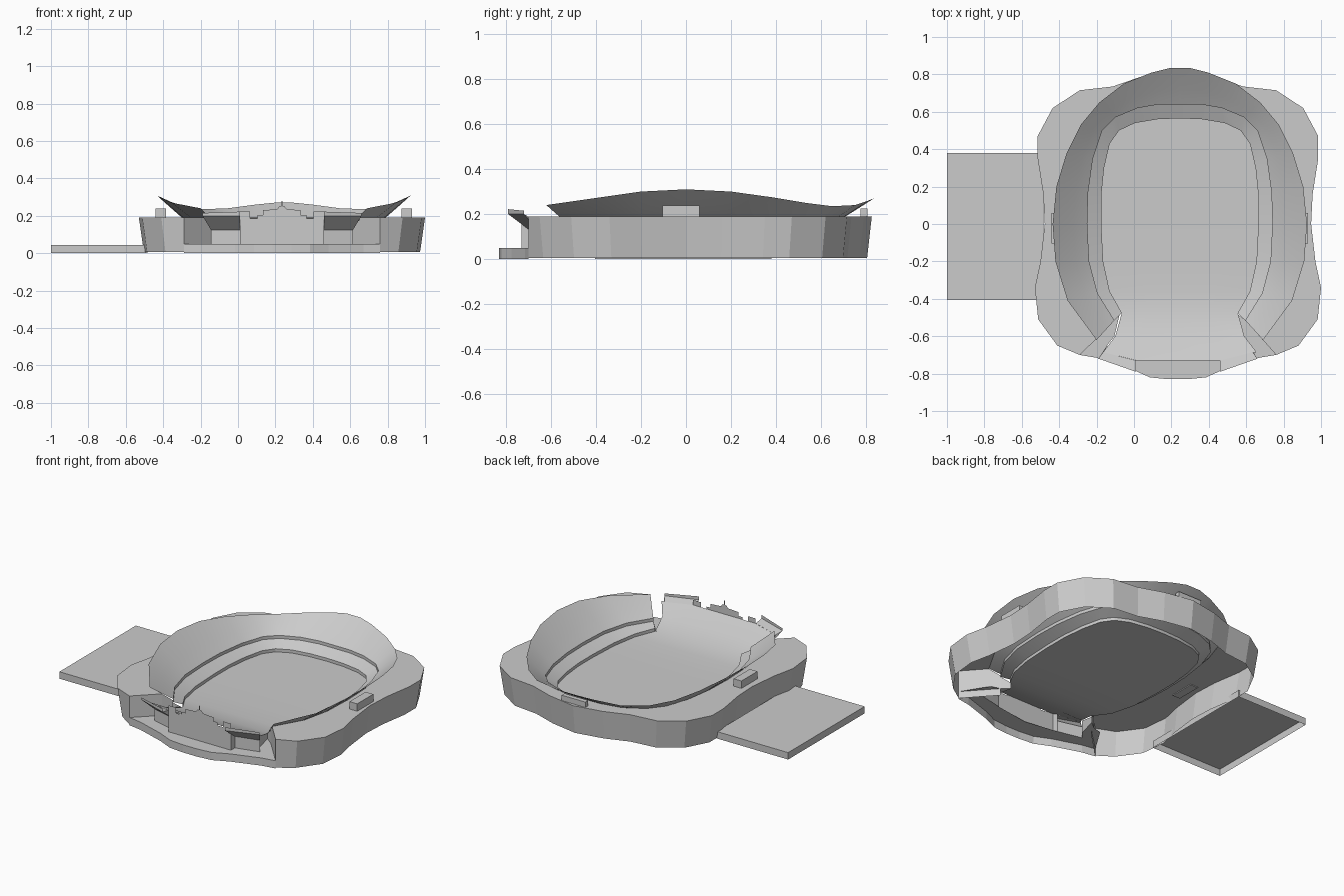
import bpy, bmesh

if "Cube" in bpy.data.objects:
    bpy.data.objects.remove(bpy.data.objects["Cube"], do_unlink=True)

CX = 0.245      # symmetry line of the seating
BASE_X = 0.235  # symmetry line of the base and the front
TOP = 0.19      # height of the base deck
STEP = 0.05     # height of the entrance slab

concrete = bpy.data.materials.new("light_grey_concrete")
concrete.use_nodes = True
GREY = (0.6, 0.6, 0.6, 1)
concrete.diffuse_color = GREY
concrete.node_tree.nodes["Principled BSDF"].inputs["Base Color"].default_value = GREY


def make(name, verts, faces, mirror=BASE_X, smooth=False, upward=False):
    """Mesh object with consistent normals, optionally mirrored about an x."""
    mesh = bpy.data.meshes.new(name)
    mesh.from_pydata(verts, [], faces)
    bm = bmesh.new()
    bm.from_mesh(mesh)
    bmesh.ops.remove_doubles(bm, verts=bm.verts, dist=0.0005)
    bmesh.ops.recalc_face_normals(bm, faces=bm.faces)
    bm.normal_update()
    if upward and sum(f.normal.z * f.calc_area() for f in bm.faces) < 0:
        bmesh.ops.reverse_faces(bm, faces=bm.faces)
    bm.to_mesh(mesh)
    bm.free()
    mesh.materials.append(concrete)
    obj = bpy.data.objects.new(name, mesh)
    bpy.context.collection.objects.link(obj)
    if mirror is not None:
        obj.location.x = mirror
        mod = obj.modifiers.new("mirror", "MIRROR")
        mod.use_clip = True
    if smooth:
        bpy.ops.object.select_all(action="DESELECT")
        obj.select_set(True)
        bpy.context.view_layer.objects.active = obj
        bpy.ops.object.shade_smooth_by_angle(angle=0.5)
    return obj


def loft(rows):
    """Vertices and quads for a list of equally long rows of points."""
    n = len(rows[0])
    verts = [p for row in rows for p in row]
    faces = [(r * n + i, r * n + i + 1, (r + 1) * n + i + 1, (r + 1) * n + i)
             for r in range(len(rows) - 1) for i in range(n - 1)]
    return verts, faces


def at(points, z):
    return [(x, y, z) for x, y in points]


def box(name, x0, x1, y0, y1, z0, z1, mirror=None, bottom=True):
    ring = [(x0, y0), (x1, y0), (x1, y1), (x0, y1)]
    faces = [(i, (i + 1) % 4, (i + 1) % 4 + 4, i + 4) for i in range(4)]
    faces.append((4, 5, 6, 7))
    if bottom:
        faces.append((3, 2, 1, 0))
    return make(name, at(ring, z0) + at(ring, z1), faces, mirror)


def mix(p, q, t):
    return tuple(a + (b - a) * t for a, b in zip(p, q))


# Half plans of the seating bowl, from the open front end to the back centre
inner = [(.31, -.475), (.375, -.36), (.41, -.2), (.42, 0), (.42, .15), (.405, .3),
         (.375, .43), (.325, .5), (.24, .54), (.12, .56), (0, .565)]
outer = [(.35, -.515), (.44, -.37), (.485, -.2), (.495, 0), (.49, .17), (.465, .35),
         (.415, .5), (.345, .57), (.225, .62), (.11, .64), (0, .64)]
rim = [(.445, -.62), (.6, -.41), (.665, -.2), (.68, 0), (.66, .2), (.605, .38),
       (.53, .53), (.43, .65), (.3, .75), (.15, .81), (.05, .835)]
rim_z = [.24, .27, .3, .31, .3, .275, .25, .235, .24, .26, .27]


def field_z(y):
    """Playing surface height: level, then rising towards the open front."""
    return .075 + .2 * max(0, -.2 - y) ** 2


# Seating bowl: two low risers, a lower tier and a sloping upper tier
UPPER, CURVE = 0.15, 1.05
rows = [[(x, y, field_z(y)) for x, y in inner],
        [(x, y, field_z(y) + .02) for x, y in inner],
        at(outer, .13), at(outer, UPPER)]
for k in range(1, 6):
    t = k / 5
    rows.append([(*mix(o, r, t), UPPER + (z - UPPER) * t ** CURVE)
                 for o, r, z in zip(outer, rim, rim_z)])
for row in rows[4:]:
    row.append((0, *row[-1][1:]))
for row in rows[:4]:
    row.append(row[-1])
make("seating_bowl", *loft(rows), mirror=CX, smooth=True, upward=True)

# Playing field with the sloping stand at the open front
field_rows = [[(0, y, field_z(y)), (x * .5, y, field_z(y)), (x, y, field_z(y))]
              for x, y in reversed(inner[:-1])]
field_rows.insert(0, [(0, .565, .075)] * 2 + [(.12, .56, .075)])
field_rows.append([(0, -.6, .13), (.2, -.6, .13), (.345, -.6, .13)])
field_rows.append([(0, -.73, TOP), (.23, -.73, TOP), (.41, -.685, .18)])
make("field", *loft(field_rows), mirror=CX, smooth=True, upward=True)

# Overhanging stand on each side of the front, with a thin parapet
make("front_stand",
     [(.225, -.73, TOP), (.4, -.685, .18), (.425, -.72, .2), (.225, -.79, .2),
      (.225, -.69, .125), (.38, -.65, .125), (.225, -.69, STEP), (.38, -.65, STEP)],
     [(0, 1, 2, 3), (3, 2, 5, 4), (2, 1, 5), (4, 5, 7, 6), (0, 3, 4)])
edge = [(.425, -.72), (.225, -.79)]
make("front_stand_parapet", *loft([at(edge, .2), [(.425, -.72, .215), (.225, -.79, .222)]]))

# Wall from the stand back to the end of the bowl
wall = [(.38, -.65), (.34, -.6), (.31, -.475), (.36, -.515)]
make("stand_end_wall", *loft([at(wall, STEP), [(.38, -.65, .16), (.34, -.6, .13),
                                              (.31, -.475, .09), (.36, -.515, .13)]]))

# Centre wall with a stepped skyline and a thin spire
skyline = [(0, STEP), (.225, STEP), (.225, .222), (.17, .222), (.17, .185), (.13, .185),
           (.13, .205), (.1, .205), (.1, .23), (.025, .235), (.014, .25), (.005, .25),
           (.003, .278), (0, .278)]
make("skyline_wall", [(x, -.73, z) for x, z in skyline], [tuple(range(len(skyline)))])
cheek = [(.225, -.73), (.225, -.69)]
make("skyline_wall_return", *loft([at(cheek, STEP), [(.225, -.73, TOP), (.225, -.69, .17)]]))

# Wavy base: tapered outer wall
outline = [(0, .825), (.19, .79), (.35, .735), (.525, .715), (.67, .62), (.75, .47),
           (.75, .35), (.72, .16), (.712, 0), (.735, -.2), (.765, -.34), (.747, -.51),
           (.645, -.65), (.525, -.7)]
foot = [(x * .965, y * .975) for x, y in outline]
foot[-1] = outline[-1]
make("base_wall", *loft([at(foot, .005), at(outline, TOP)]))

# Deck around the bowl, ending in a wall beside the entrance
seat_line = [mix(o, r, ((TOP - UPPER) / (z - UPPER)) ** (1 / CURVE) + .02)
             for o, r, z in zip(outer, rim, rim_z)]
seat_line.append((0, seat_line[-1][1]))
for side, word in ((1, "left"), (-1, "right")):
    border = [(BASE_X + side * x, y) for x, y in outline]
    border += [(CX + side * x, y) for x, y in seat_line]
    make(word + "_deck", at(border, TOP), [tuple(range(len(border)))], None, upward=True)
    corner = (CX + side * outer[0][0], outer[0][1])
    notch = [border[len(outline) - 1], border[len(outline)], corner]
    make(word + "_entrance_wall",
         *loft([at(notch, .005), at(notch[:2], TOP) + [(*corner, .14)]]), None)

# Low entrance slab around the foot of the front walls
front = [(.525, -.7), (.435, -.715), (.25, -.775), (.15, -.82), (.05, -.83), (0, -.83)]
make("entrance_slab_edge", *loft([at(front, 0), at(front, STEP)]))
slab = at(front + [(0, -.72), (.225, -.685)] + wall + [(.42, -.53)], STEP)
make("entrance_slab_top", slab, [tuple(range(len(slab)))], upward=True)

# Side forecourt, open underneath
box("forecourt", -1, -.485, -.405, .38, 0, .045, bottom=False)

# Small rooftop huts on the deck
box("side_hut", .63, .685, -.105, .06, TOP - .005, .238, mirror=CX)
box("back_hut", CX - .085, CX + .085, .775, .805, TOP - .005, .225)
